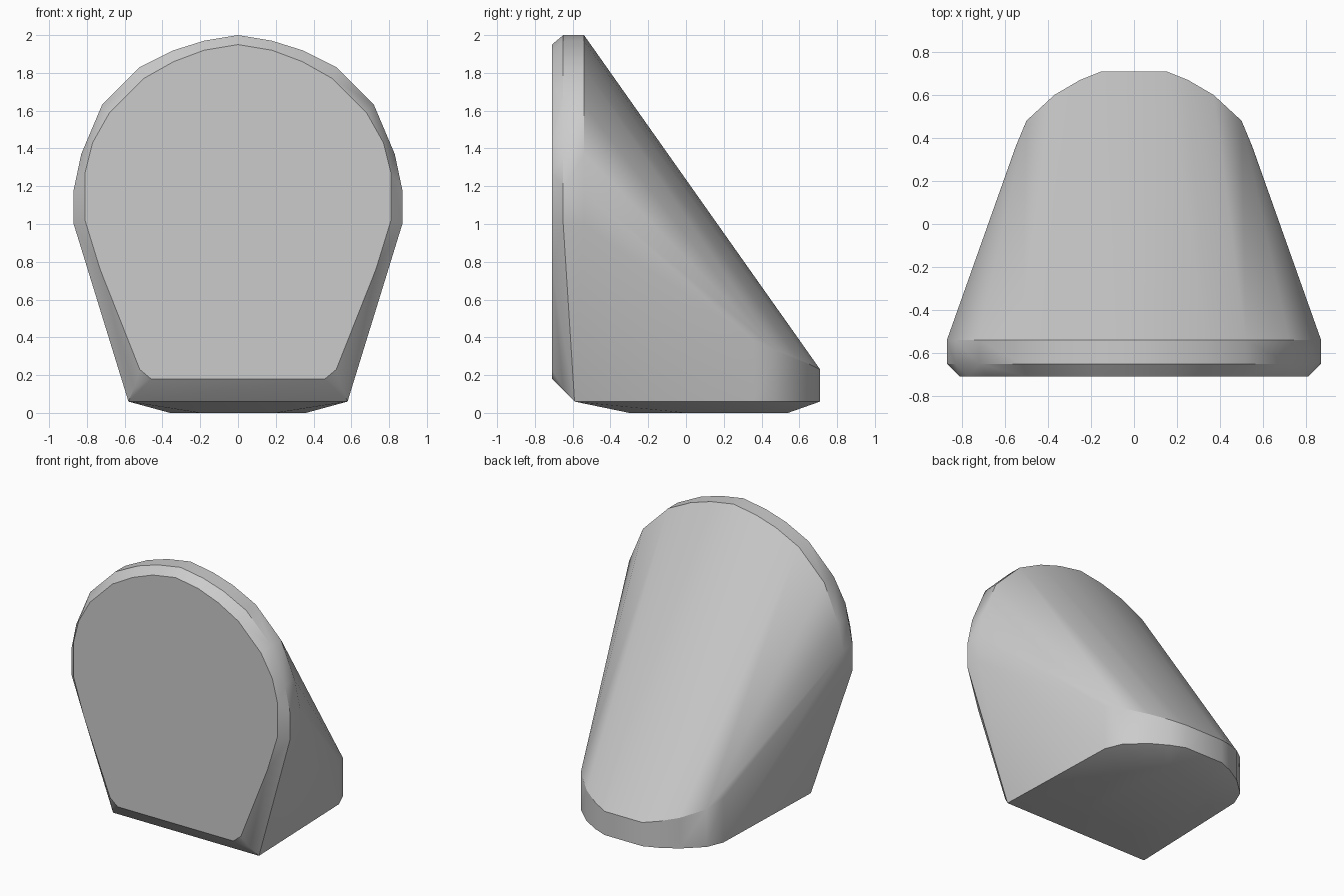
import bpy, bmesh, math

cube = bpy.data.objects.get("Cube")
if cube:
    bpy.data.objects.remove(cube, do_unlink=True)

# Plain grey finish
grey = bpy.data.materials.new("plain_grey")
grey.use_nodes = True
colour = (0.6, 0.6, 0.6, 1.0)
grey.diffuse_color = colour
grey.node_tree.nodes["Principled BSDF"].inputs["Base Color"].default_value = colour


def mirrored(points):
    return [(s * x, y, z) for x, y, z in points for s in (1, -1)]


# Flat front face, running from the crown down one side
face = [(0, 1.95), (.18, 1.92), (.34, 1.86), (.5, 1.77), (.68, 1.59), (.77, 1.43),
        (.81, 1.27), (.81, 1.02), (.73, .76), (.52, .23), (.46, .18)]
# Wider band behind the front bevel
band = [(0, 2), (.18, 1.97), (.34, 1.92), (.52, 1.83), (.72, 1.63), (.79, 1.46),
        (.83, 1.37), (.87, 1.18), (.87, 1)]
# Upright wall around the foot: x, y and height of its upper edge
wall = [(.15, .71, .23), (.25, .67, .25), (.37, .6, .28), (.5, .48, .33), (.55, .36, .38)]
# Flat sole
sole = [(.2, -.3), (.36, 0), (.36, .3), (.3, .42), (.15, .54)]

points = [(x, -.71, z) for x, z in face]
points += [(x, y, z) for x, z in band for y in (-.65, -.54)]
points += wall + [(x, y, .06) for x, y, z in wall]
points += [(.58, -.59, .06), (.55, -.65, .13)]
points += [(x, y, 0) for x, y in sole]

# Wedge body wrapped around the outlines
bm = bmesh.new()
for p in mirrored(points):
    bm.verts.new(p)
bmesh.ops.remove_doubles(bm, verts=bm.verts, dist=.001)
hull = bmesh.ops.convex_hull(bm, input=bm.verts)
loose = [v for v in bm.verts if not v.link_faces]
bmesh.ops.delete(bm, geom=loose, context='VERTS')
bmesh.ops.dissolve_limit(bm, angle_limit=math.radians(1), verts=bm.verts, edges=bm.edges)
bmesh.ops.recalc_face_normals(bm, faces=bm.faces)
mesh = bpy.data.meshes.new("wedge_body")
bm.to_mesh(mesh)
bm.free()
mesh.materials.append(grey)
body = bpy.data.objects.new("wedge_body", mesh)
bpy.context.collection.objects.link(body)

# Soft sides with crisp rims
bpy.ops.object.select_all(action='DESELECT')
body.select_set(True)
bpy.context.view_layer.objects.active = body
bpy.ops.object.shade_smooth_by_angle(angle=math.radians(30))
